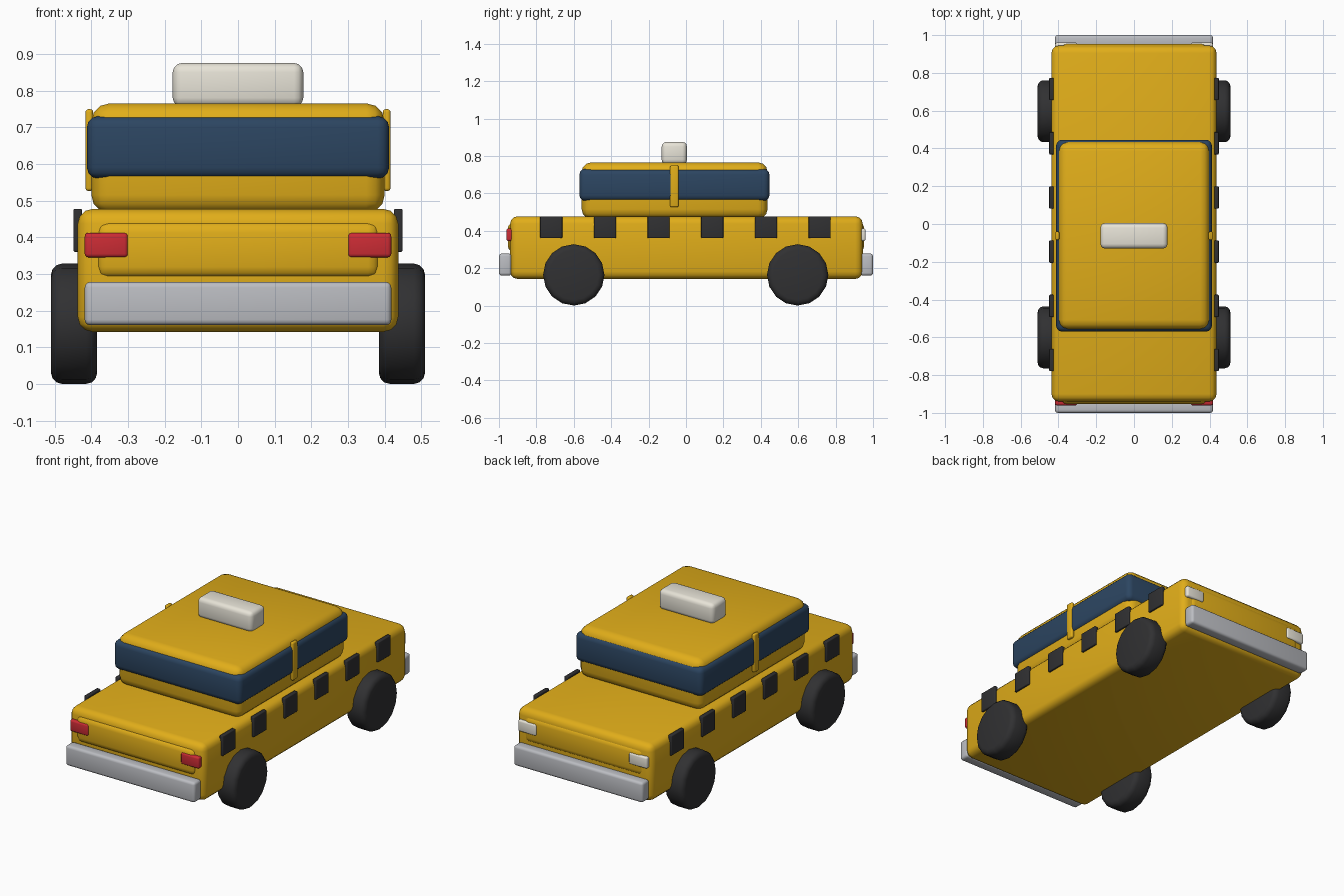
import bpy, math

if "Cube" in bpy.data.objects:
    bpy.data.objects.remove(bpy.data.objects["Cube"])


def material(name, rgb):
    m = bpy.data.materials.new(name)
    m.diffuse_color = (*rgb, 1)
    m.use_nodes = True
    m.node_tree.nodes["Principled BSDF"].inputs["Base Color"].default_value = m.diffuse_color
    return m


YELLOW = material("yellow_paint", (0.75, 0.42, 0.01))
BLACK = material("black_rubber", (0.03, 0.03, 0.032))
GLASS = material("dark_glass", (0.025, 0.06, 0.12))
METAL = material("bumper_metal", (0.5, 0.51, 0.54))
RED = material("red_lens", (0.6, 0.025, 0.035))
CREAM = material("cream_plastic", (0.8, 0.77, 0.68))


def finish(ob, name, mat, bevel, segments=3):
    ob.name = name
    ob.data.materials.append(mat)
    bpy.ops.object.transform_apply(location=False, rotation=True, scale=True)
    mod = ob.modifiers.new("Bevel", 'BEVEL')
    mod.width, mod.segments = bevel, segments
    mod.limit_method = 'ANGLE'
    mod.angle_limit = math.radians(40)
    bpy.ops.object.modifier_apply(modifier=mod.name)
    bpy.ops.object.shade_smooth_by_angle(angle=math.radians(35))


def box(name, x, y, z, mat, bevel):
    """Rounded box given its (min, max) range on each axis."""
    ranges = (x, y, z)
    bpy.ops.mesh.primitive_cube_add(size=1, location=[(a + b) / 2 for a, b in ranges])
    ob = bpy.context.object
    ob.scale = [b - a for a, b in ranges]
    finish(ob, name, mat, bevel)


def span(side, a, b):
    return tuple(sorted((side * a, side * b)))


# Body and cabin
box("body", (-0.437, 0.437), (-0.94, 0.945), (0.142, 0.477), YELLOW, 0.04)
box("cabin", (-0.40, 0.40), (-0.558, 0.436), (0.465, 0.765), YELLOW, 0.05)
box("window_band", (-0.412, 0.412), (-0.57, 0.446), (0.56, 0.73), GLASS, 0.03)
box("roof_sign", (-0.178, 0.178), (-0.13, 0.005), (0.755, 0.875), CREAM, 0.025)

# End panels, bumpers and lights
for end, tag, lens in ((-1, "front", RED), (1, "rear", CREAM)):
    box(tag + "_panel", (-0.387, 0.387), span(end, 0.86, 0.953), (0.287, 0.444), YELLOW, 0.032)
    box(tag + "_bumper", (-0.418, 0.418), span(end, 0.933, 1.0), (0.16, 0.278), METAL, 0.015)
    for side in (-1, 1):
        box(tag + "_light", span(side, 0.30, 0.418), span(end, 0.925, 0.96),
            (0.345, 0.412), lens, 0.01)

for side in (-1, 1):
    # Door pillars
    box("door_pillar", span(side, 0.395, 0.416), (-0.085, -0.04), (0.526, 0.749), YELLOW, 0.008)
    # Checker squares
    for i in range(6):
        cy = -0.003 + (i - 2.5) * 0.287
        box("checker", span(side, 0.425, 0.449), (cy - 0.059, cy + 0.059),
            (0.36, 0.477), BLACK, 0.005)
    # Wheels
    for y in (-0.6, 0.597):
        bpy.ops.mesh.primitive_cylinder_add(vertices=16, radius=0.164, depth=0.126,
                                            location=(side * 0.447, y, 0.164),
                                            rotation=(0, math.pi / 2, 0))
        finish(bpy.context.object, "wheel", BLACK, 0.03)
